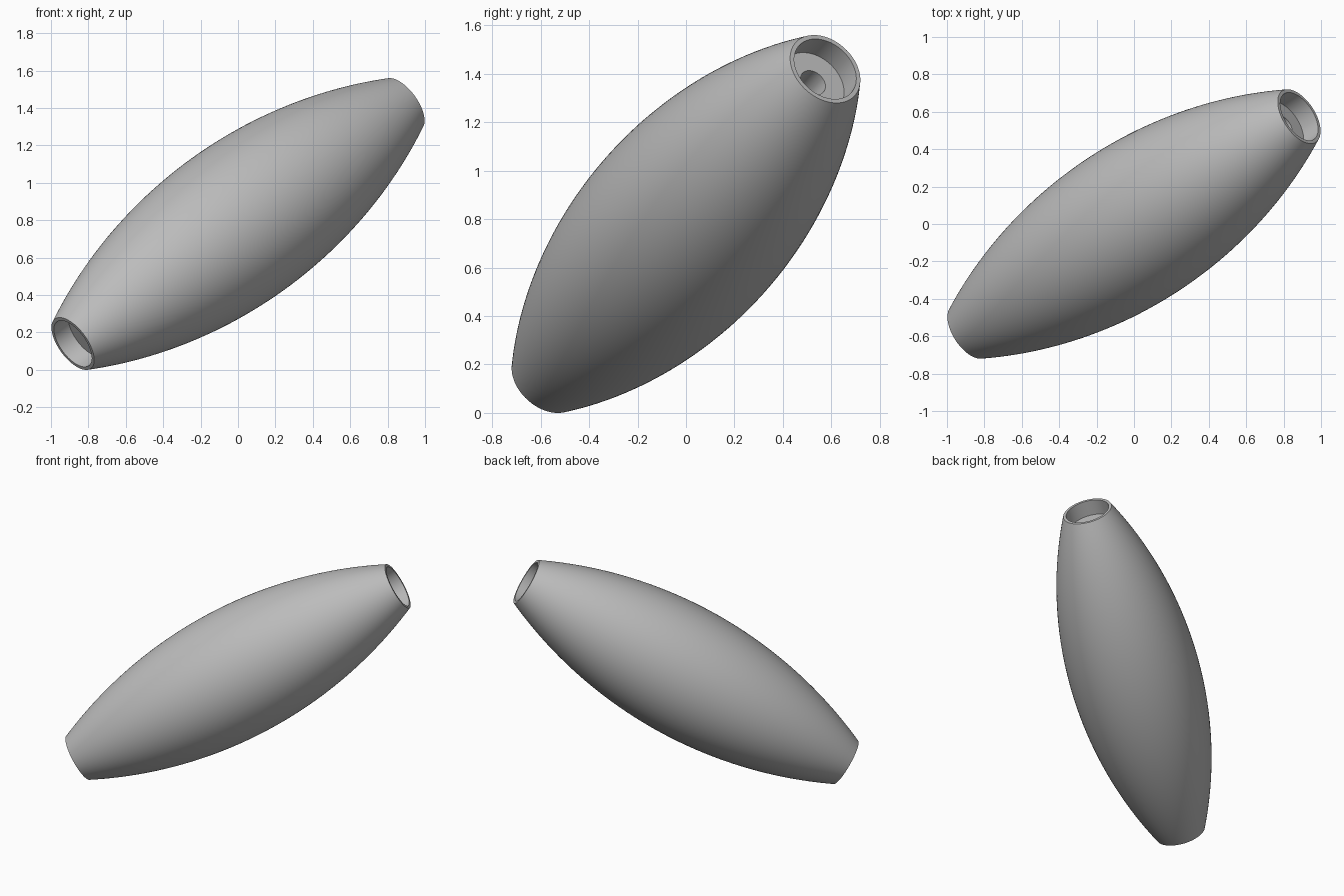
import bpy
import math
from mathutils import Vector

if "Cube" in bpy.data.objects:
    bpy.data.objects.remove(bpy.data.objects["Cube"], do_unlink=True)

CENTRE = Vector((0, 0, 0.78))
AXIS = Vector((0.883, 0.575, 0.64))   # centre to the middle of one end
HALF = AXIS.length
BELLY, END = 0.43, 0.164              # outer radii at middle and ends
BORE, BORE_DEPTH, HOLE = 0.145, 0.108, 0.058
SIDES, STEPS = 96, 48

# Grey material
grey = bpy.data.materials.new("plain grey")
grey.use_nodes = True
grey.diffuse_color = (0.5, 0.5, 0.5, 1)
grey.node_tree.nodes["Principled BSDF"].inputs["Base Color"].default_value = (0.5, 0.5, 0.5, 1)


def lathe(name, profile):
    """Turn a closed (radius, height) profile around the z axis."""
    n = len(profile)
    verts, faces = [], []
    for s in range(SIDES):
        a = math.tau * s / SIDES
        verts += [(r * math.cos(a), r * math.sin(a), h) for r, h in profile]
    for s in range(SIDES):
        a, b = s * n, (s + 1) % SIDES * n
        for i in range(n):
            j = (i + 1) % n
            faces.append((a + i, b + i, b + j, a + j))
    mesh = bpy.data.meshes.new(name)
    mesh.from_pydata(verts, [], faces)
    mesh.materials.append(grey)
    obj = bpy.data.objects.new(name, mesh)
    bpy.context.collection.objects.link(obj)
    return obj


# Outer barrel: one circular arc from end to end
sag = BELLY - END
arc_radius = (HALF ** 2 + sag ** 2) / (2 * sag)
sweep = math.asin(HALF / arc_radius)
profile = []
for i in range(STEPS + 1):
    a = sweep * (2 * i / STEPS - 1)
    profile.append((BELLY - arc_radius * (1 - math.cos(a)), arc_radius * math.sin(a)))

# Recessed ends joined by a narrow through hole
floor = HALF - BORE_DEPTH
profile += [(BORE, HALF), (BORE, floor), (HOLE, floor),
            (HOLE, -floor), (BORE, -floor), (BORE, -HALF)]

body = lathe("barrel_body", profile)
body.rotation_mode = "QUATERNION"
body.rotation_quaternion = AXIS.to_track_quat("Z", "Y")
body.location = CENTRE

bpy.ops.object.select_all(action="DESELECT")
body.select_set(True)
bpy.context.view_layer.objects.active = body
bpy.ops.object.shade_smooth_by_angle(angle=math.radians(30))
